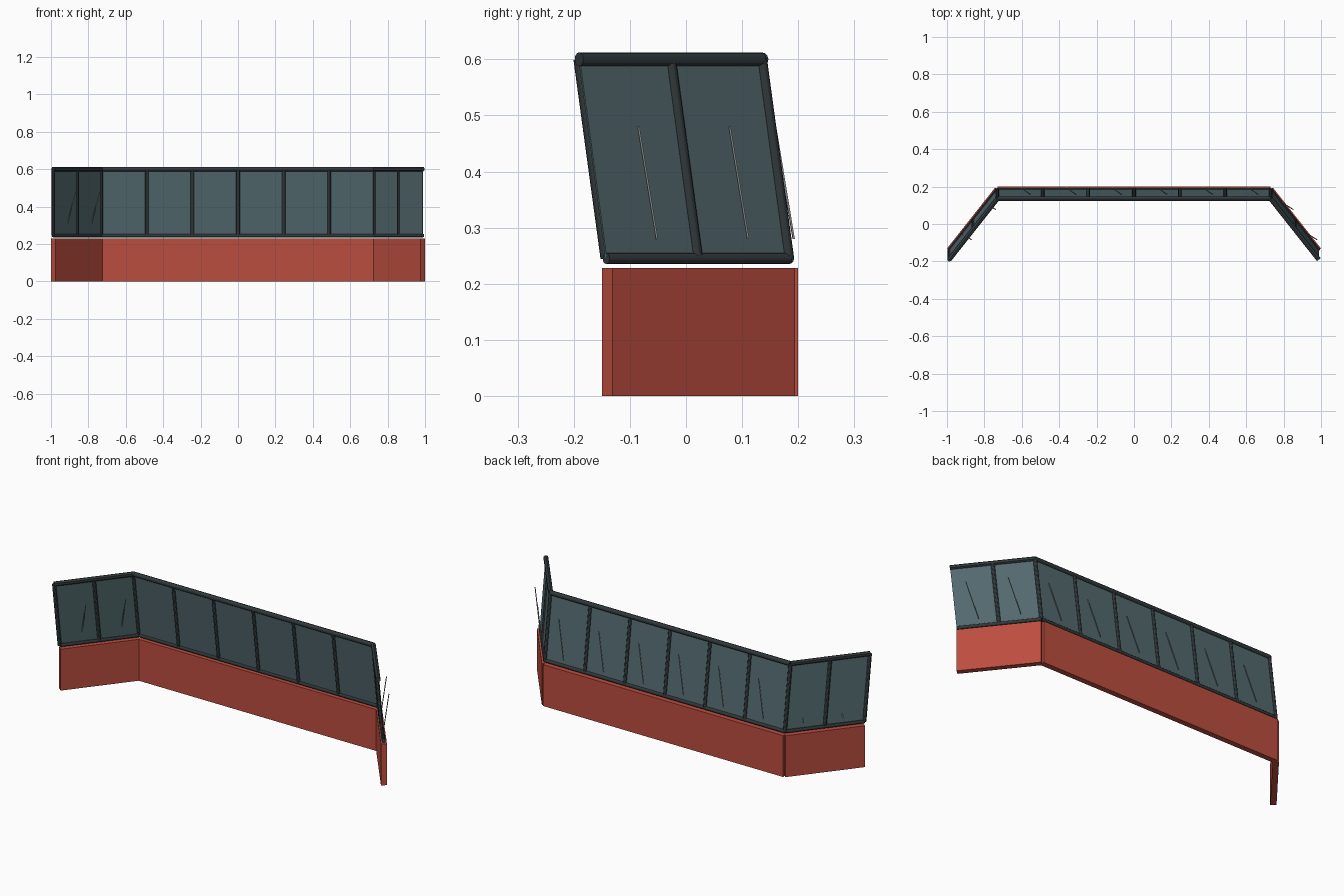
import bpy
from mathutils import Vector

if "Cube" in bpy.data.objects:
    bpy.data.objects.remove(bpy.data.objects["Cube"])

PATH = [(-0.988, -0.14), (-0.731, 0.185), (0.731, 0.185), (0.988, -0.14)]
PANES = [2, 6, 2]
WALL_TOP, Z_LOW, Z_HIGH, LEAN = 0.228, 0.245, 0.600, -0.136


def material(name, color):
    m = bpy.data.materials.new(name)
    m.diffuse_color = (*color, 1)
    m.use_nodes = True
    m.node_tree.nodes["Principled BSDF"].inputs["Base Color"].default_value = m.diffuse_color
    return m


BRICK = material("red_wall", (0.50, 0.075, 0.05))
FRAME = material("dark_frame", (0.03, 0.04, 0.043))
GLASS = material("blue_grey_glass", (0.085, 0.14, 0.155))
STREAK = material("glint_grey", (0.30, 0.33, 0.33))


def leaned(p, z):
    """Point on the window plane, leaning forward with height."""
    return Vector((p[0], p[1] + LEAN * (z - WALL_TOP), z))


def mix(a, b, t):
    return tuple(a[i] + (b[i] - a[i]) * t for i in range(2))


def rod(name, a, b, radius, mat, sides=12):
    d = b - a
    bpy.ops.mesh.primitive_cylinder_add(
        vertices=sides, radius=radius, depth=d.length, location=(a + b) / 2,
        rotation=d.to_track_quat('Z', 'Y').to_euler())
    o = bpy.context.object
    o.name = name
    o.data.materials.append(mat)
    bpy.ops.object.shade_smooth_by_angle()
    return o


def slab(name, a0, b0, b1, a1, thick, mat):
    """Upright panel from four corners, thickened evenly to both sides."""
    n = (b0 - a0).cross(a1 - a0).normalized() * thick / 2
    quad = [a0, b0, b1, a1]
    verts = [p + n for p in quad] + [p - n for p in quad]
    faces = [(0, 1, 2, 3), (7, 6, 5, 4)]
    faces += [(i, i + 4, (i + 1) % 4 + 4, (i + 1) % 4) for i in range(4)]
    me = bpy.data.meshes.new(name)
    me.from_pydata(verts, [], faces)
    me.materials.append(mat)
    o = bpy.data.objects.new(name, me)
    bpy.context.collection.objects.link(o)
    return o


for side, a, b, count in zip(("left", "back", "right"), PATH, PATH[1:], PANES):
    # low wall
    slab(side + "_wall", Vector((*a, 0)), Vector((*b, 0)),
         Vector((*b, WALL_TOP)), Vector((*a, WALL_TOP)), 0.03, BRICK)
    # rails
    rod(side + "_bottom_rail", leaned(a, Z_LOW), leaned(b, Z_LOW), 0.010, FRAME)
    rod(side + "_top_rail", leaned(a, Z_HIGH), leaned(b, Z_HIGH), 0.0125, FRAME)
    # glass sheet
    slab(side + "_glass", leaned(a, Z_LOW), leaned(b, Z_LOW),
         leaned(b, Z_HIGH), leaned(a, Z_HIGH), 0.004, GLASS)
    for i in range(count):
        # post at the start of every pane (the far right end stays open)
        p = mix(a, b, i / count)
        rod(side + "_post", leaned(p, Z_LOW), leaned(p, Z_HIGH), 0.010, FRAME)
        # thin slanted glint strip
        c = leaned(mix(a, b, (i + 0.5) / count), 0.38) + Vector((0.03, 0.011, 0))
        h = Vector((0.026, -0.0165, 0.1))
        rod(side + "_glint", c - h, c + h, 0.0025, STREAK, 4)
